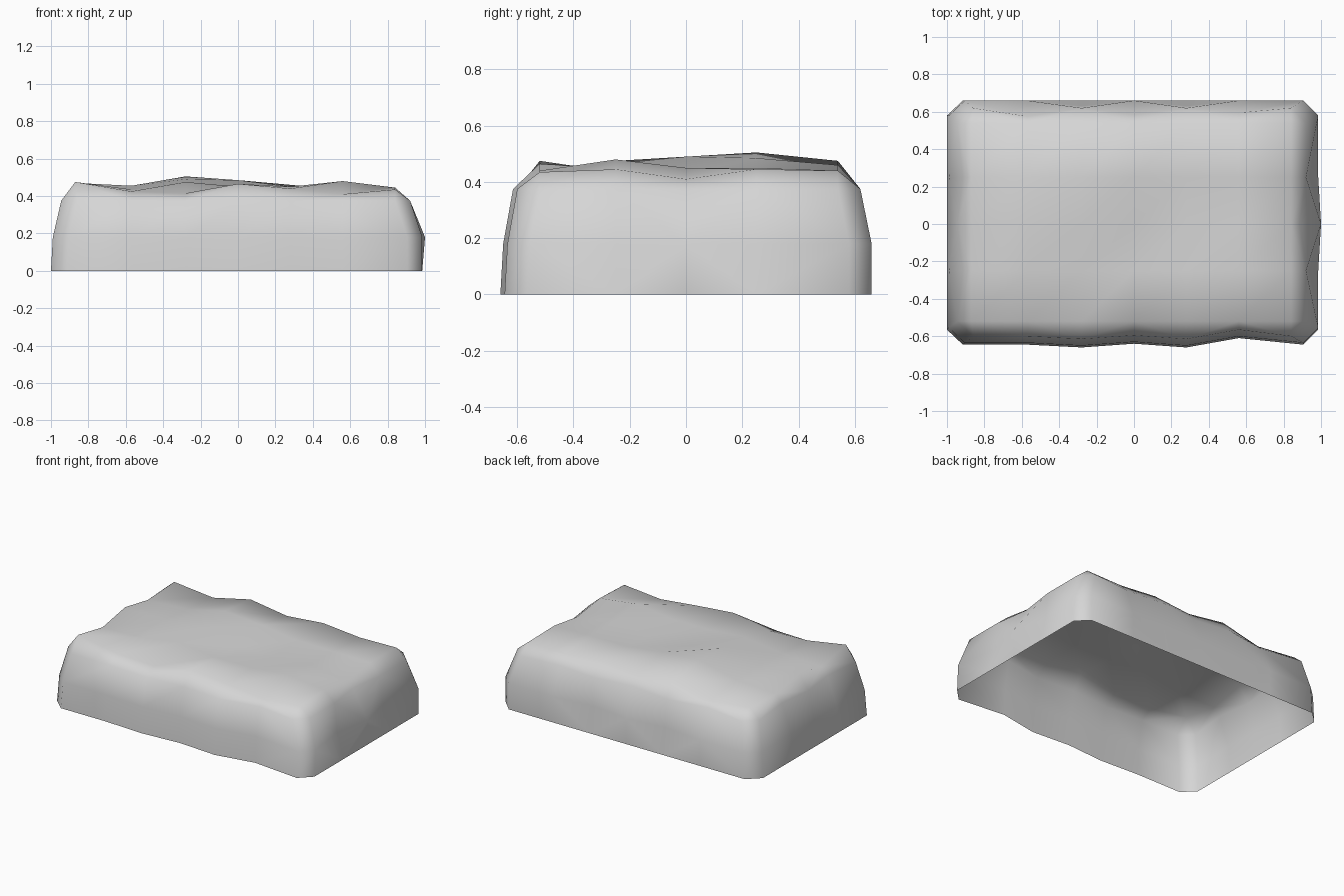
import bpy
import bmesh

cube = bpy.data.objects.get("Cube")
if cube:
    bpy.data.objects.remove(cube, do_unlink=True)

stone = bpy.data.materials.new("light grey stone")
stone.use_nodes = True
GREY = (0.67, 0.67, 0.67, 1)
stone.diffuse_color = GREY
stone.node_tree.nodes["Principled BSDF"].inputs["Base Color"].default_value = GREY

# Uneven top surface: one row of heights per y
XS = [-0.87, -0.57, -0.28, 0, 0.28, 0.56, 0.84]
YS = [-0.52, -0.25, 0, 0.25, 0.54]
HEIGHTS = [
    [0.475, 0.425, 0.415, 0.465, 0.44, 0.41, 0.435],
    [0.425, 0.435, 0.475, 0.45, 0.45, 0.48, 0.445],
    [0.47, 0.455, 0.49, 0.43, 0.43, 0.45, 0.41],
    [0.425, 0.44, 0.505, 0.485, 0.45, 0.45, 0.445],
    [0.44, 0.41, 0.475, 0.435, 0.46, 0.435, 0.44],
]
# Side position at the shoulder, middle and base
LEVELS = [0.375, 0.18, 0]
FRONT = [-0.6, -0.635, -0.645]
BACK = [0.62, 0.66, 0.66]
LEFT = [-0.945, -0.99, -1]
RIGHT = [0.92, 0.985, 0.985]
# Bumps and dents along each side, per level
FRONT_BUMPS = [0, 0, -0.015, 0.005, -0.015, 0.035, 0]
BACK_DENTS = [[0, -0.045, 0, -0.035, 0, -0.025, 0], [0, 0, -0.03, 0, -0.03, 0, 0], [0] * 7]
RIGHT_DENTS = [[0, 0, -0.035, 0, 0], [0, -0.045, 0.015, -0.045, 0], [0] * 5]
LEFT_DENTS = [[0, 0.03, 0, 0.03, 0], [0] * 5, [0] * 5]

bm = bmesh.new()
top = [[bm.verts.new((x, y, h)) for x, h in zip(XS, row)]
       for y, row in zip(YS, HEIGHTS)]
for j in range(len(YS) - 1):
    for i in range(len(XS) - 1):
        bm.faces.new((top[j][i], top[j][i + 1], top[j + 1][i + 1], top[j + 1][i]))

# Top rim, counter-clockwise, with each corner doubled for the chamfer
nx, ny = len(XS), len(YS)
rim = [top[0][i] for i in range(nx)] + [top[j][-1] for j in range(ny)]
rim += [top[-1][i] for i in reversed(range(nx))] + [top[j][0] for j in reversed(range(ny))]


def ring(k):
    """Outline of the wall at one level."""
    def along(values, lo, hi):
        return [lo] + list(values[1:-1]) + [hi]
    ex = along(XS, LEFT[k] + 0.085, RIGHT[k] - 0.08)
    ey = along(YS, FRONT[k] + 0.08, BACK[k] - 0.08)
    pts = [(x, FRONT[k] + b) for x, b in zip(ex, FRONT_BUMPS)]
    pts += [(RIGHT[k] + d, y) for y, d in zip(ey, RIGHT_DENTS[k])]
    pts += [(x, BACK[k] + d) for x, d in reversed(list(zip(ex, BACK_DENTS[k])))]
    pts += [(LEFT[k] + d, y) for y, d in reversed(list(zip(ey, LEFT_DENTS[k])))]
    return [bm.verts.new((x, y, LEVELS[k])) for x, y in pts]


def wall_face(a, b, c, d):
    """Two triangles split along the diagonal that stands further out."""
    if (a.co + c.co).xy.length > (b.co + d.co).xy.length:
        bm.faces.new((a, b, c))
        bm.faces.new((a, c, d))
    else:
        bm.faces.new((a, b, d))
        bm.faces.new((b, c, d))


# Walls, open underneath
upper = rim
for k in range(len(LEVELS)):
    lower = ring(k)
    for a in range(len(lower)):
        b = (a + 1) % len(lower)
        if upper[a] is upper[b]:
            bm.faces.new((upper[a], lower[a], lower[b]))
        else:
            wall_face(upper[a], lower[a], lower[b], upper[b])
    upper = lower

for face in bm.faces:
    face.smooth = True
mesh = bpy.data.meshes.new("stone_block")
bm.to_mesh(mesh)
bm.free()
mesh.materials.append(stone)
block = bpy.data.objects.new("stone_block", mesh)
bpy.context.collection.objects.link(block)
